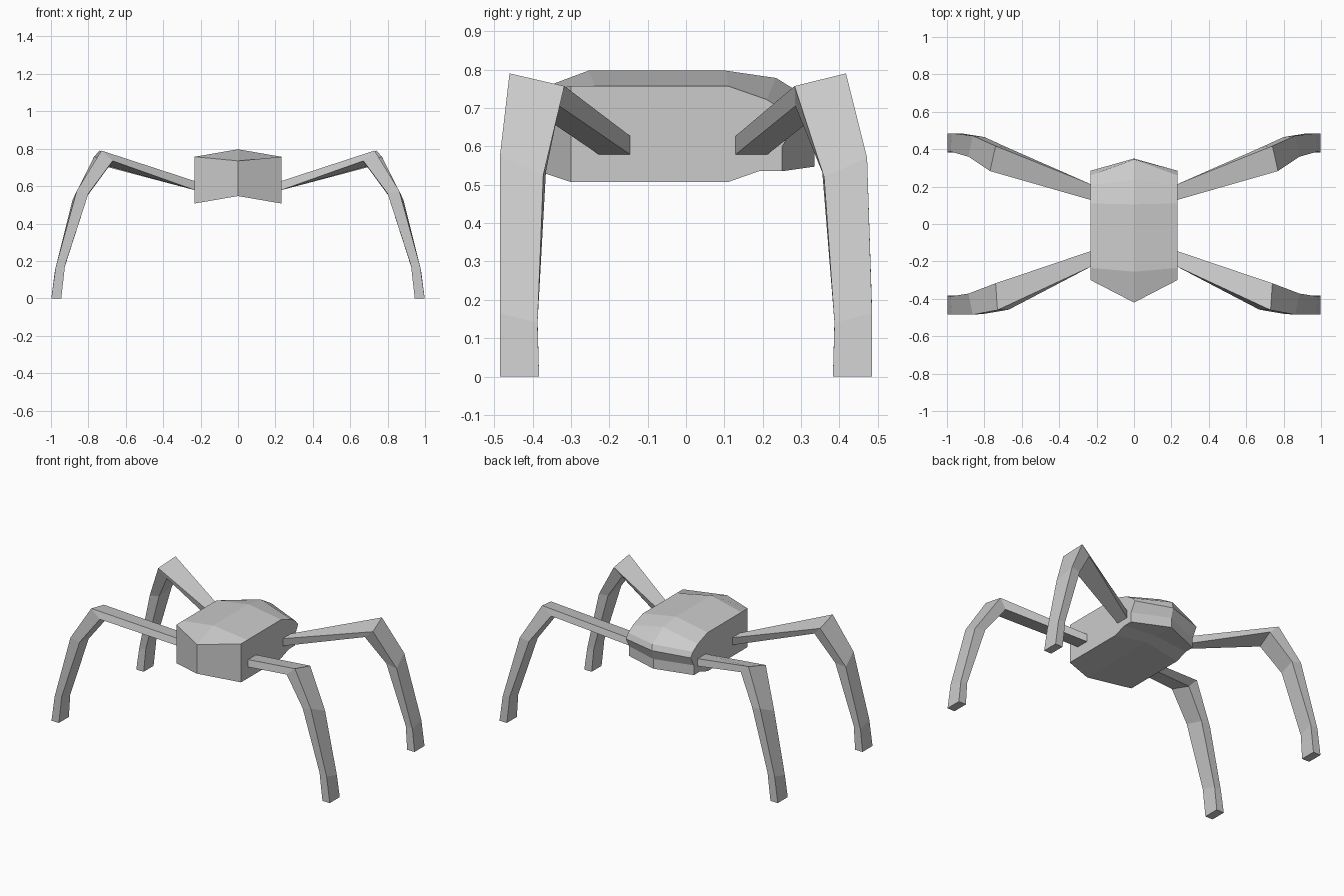
import bpy, bmesh

cube = bpy.data.objects.get("Cube")
if cube:
    bpy.data.objects.remove(cube, do_unlink=True)

grey = bpy.data.materials.new("plain_grey")
grey.use_nodes = True
GREY = (0.6, 0.6, 0.6, 1.0)
grey.diffuse_color = GREY
grey.node_tree.nodes["Principled BSDF"].inputs["Base Color"].default_value = GREY


def loft(name, rings):
    """Skin a list of equal-length closed rings and cap both ends."""
    bm = bmesh.new()
    loops = [[bm.verts.new(p) for p in ring] for ring in rings]
    n = len(rings[0])
    for a, b in zip(loops, loops[1:]):
        for i in range(n):
            j = (i + 1) % n
            bm.faces.new((a[i], a[j], b[j], b[i]))
    bm.faces.new(loops[0])
    bm.faces.new(loops[-1])
    bmesh.ops.recalc_face_normals(bm, faces=bm.faces)
    mesh = bpy.data.meshes.new(name)
    bm.to_mesh(mesh)
    bm.free()
    mesh.materials.append(grey)
    obj = bpy.data.objects.new(name, mesh)
    bpy.context.collection.objects.link(obj)
    return obj


# Body: side and centre outlines as (y, z), skinned across the width
side = [(-0.30, 0.507), (-0.30, 0.757), (-0.235, 0.757), (0.11, 0.757),
        (0.21, 0.722), (0.26, 0.69), (0.285, 0.66), (0.25, 0.598),
        (0.25, 0.535), (0.19, 0.535), (0.11, 0.507)]
centre = [(-0.42, 0.547), (-0.42, 0.735), (-0.255, 0.797), (0.105, 0.797),
          (0.235, 0.778), (0.345, 0.71), (0.35, 0.67), (0.335, 0.61),
          (0.335, 0.547), (0.20, 0.547), (0.11, 0.547)]
loft("body", [[(x, y, z) for y, z in outline]
              for x, outline in ((-0.232, side), (0, centre), (0.232, side))])

# Legs: rings of upper inner, upper outer, lower outer, lower inner corners
foot = [
    [(0.98, -0.387, 0.14), (0.975, -0.485, 0.165), (0.925, -0.485, 0.175), (0.932, -0.387, 0.15)],
    [(0.998, -0.383, 0), (0.998, -0.485, 0), (0.945, -0.485, 0), (0.945, -0.383, 0)],
]
front_leg = [
    [(0.225, -0.143, 0.625), (0.225, -0.225, 0.625), (0.225, -0.225, 0.577), (0.225, -0.143, 0.577)],
    [(0.74, -0.317, 0.757), (0.73, -0.46, 0.79), (0.67, -0.458, 0.735), (0.69, -0.33, 0.705)],
    [(0.885, -0.372, 0.525), (0.862, -0.485, 0.575), (0.80, -0.48, 0.56), (0.815, -0.365, 0.535)],
] + foot
back_leg = [
    [(0.225, 0.127, 0.625), (0.225, 0.21, 0.625), (0.225, 0.21, 0.577), (0.225, 0.127, 0.577)],
    [(0.77, 0.283, 0.757), (0.74, 0.417, 0.79), (0.68, 0.41, 0.735), (0.71, 0.285, 0.705)],
    [(0.885, 0.36, 0.52), (0.862, 0.472, 0.57), (0.80, 0.465, 0.56), (0.815, 0.355, 0.535)],
] + [[(x, -y, z) for x, y, z in ring] for ring in foot]

for name, rings in (("front", front_leg), ("back", back_leg)):
    for label, s in (("left", 1), ("right", -1)):
        loft(f"{name}_{label}_leg", [[(s * x, y, z) for x, y, z in ring] for ring in rings])
